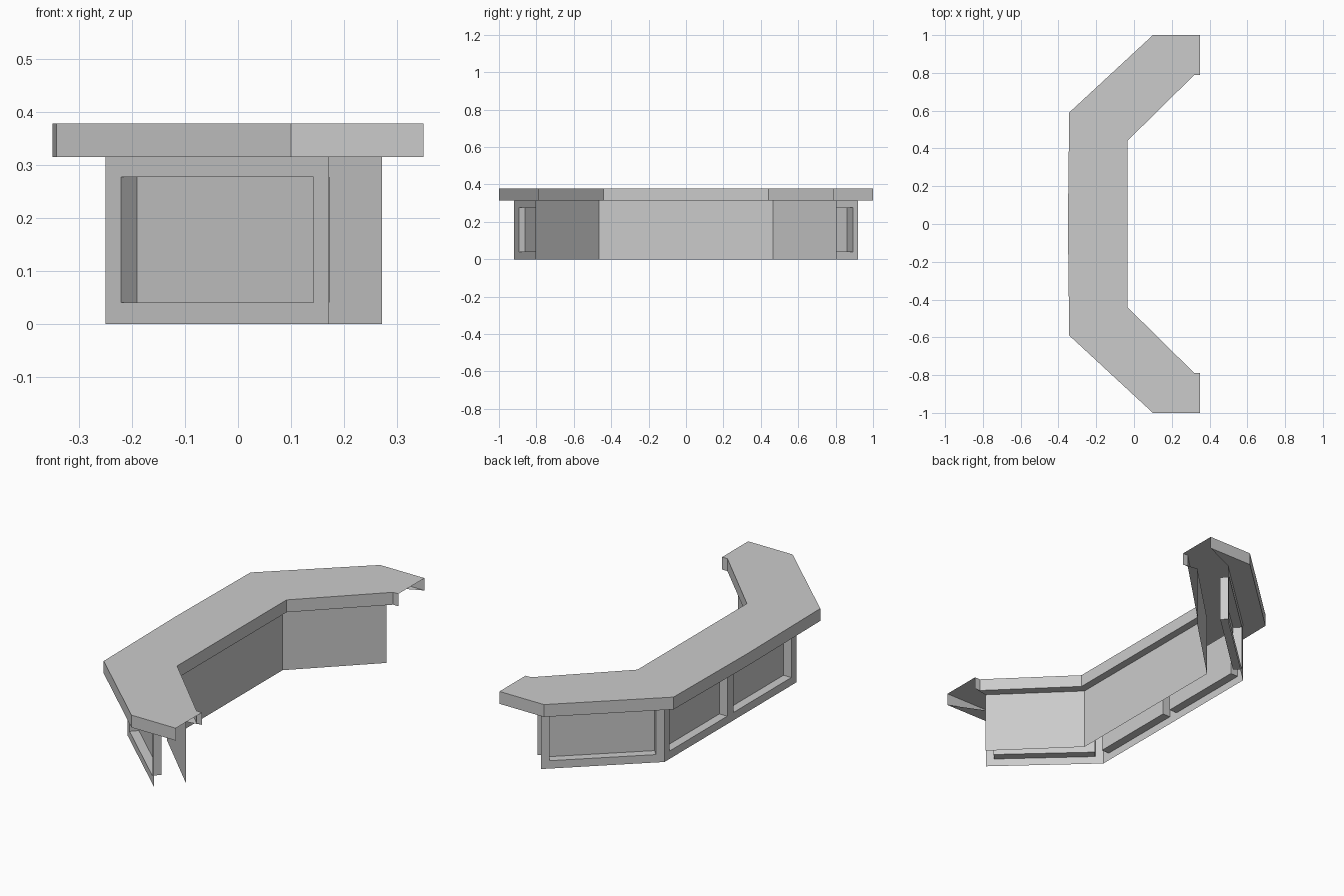
import bpy, bmesh
from mathutils import Vector

if "Cube" in bpy.data.objects:
    bpy.data.objects.remove(bpy.data.objects["Cube"])

Z_WALL, Z_TOP = 0.315, 0.378


def mesh_object(name, faces):
    """Make an object from polygons, dropping repeated corners and welding."""
    bm = bmesh.new()
    for pts in faces:
        clean = [p for i, p in enumerate(pts) if (Vector(p) - Vector(pts[i - 1])).length > 1e-5]
        if len(clean) > 2:
            bm.faces.new([bm.verts.new(p) for p in clean])
    bmesh.ops.remove_doubles(bm, verts=bm.verts, dist=1e-4)
    me = bpy.data.meshes.new(name)
    bm.to_mesh(me)
    bm.free()
    ob = bpy.data.objects.new(name, me)
    bpy.context.collection.objects.link(ob)
    return ob


def at(p, z):
    return (p[0], p[1], z)


def mirrored(half):
    """Complete a path running from +y to the middle with its -y half."""
    return half + [(x, -y) for x, y in reversed(half) if y > 0]


# Footprints: counter edges and the walls beneath them
outer_edge = mirrored([(0.35, 1.0), (0.10, 1.0), (-0.343, 0.59), (-0.35, 0)])
outer_wall = mirrored([(0.172, 0.92), (0.172, 0.92), (-0.25, 0.53), (-0.25, 0)])
inner_edge = mirrored([(0.35, 0.79), (0.32, 0.79), (-0.035, 0.44)])[::-1]
inner_wall = mirrored([(0.272, 0.805), (0.272, 0.805), (-0.075, 0.465)])[::-1]

# Countertop: top sheet, rims and overhang undersides, with open ends
faces = [[at(p, Z_TOP) for p in outer_edge + inner_edge]]
for edge, wall in ((outer_edge, outer_wall), (inner_edge, inner_wall)):
    for a, b, wa, wb in zip(edge, edge[1:], wall, wall[1:]):
        faces.append([at(a, Z_WALL), at(b, Z_WALL), at(b, Z_TOP), at(a, Z_TOP)])
        faces.append([at(p, Z_WALL) for p in (a, wa, wb, b)])
mesh_object("countertop", faces)

# Inner wall: plain folded sheet
mesh_object("inner_wall", [[at(a, 0), at(b, 0), at(b, Z_WALL), at(a, Z_WALL)]
                           for a, b in zip(inner_wall, inner_wall[1:]) if a != b])


def panelled_wall(name, a, b, count, margin=0.04, mullion=0.05, depth=0.044):
    """Framed wall from a to b with recessed panels set in to its right."""
    a, b = Vector((*a, 0)), Vector((*b, 0))
    d = (b - a).normalized()
    inward = Vector((d.y, -d.x, 0))
    length = (b - a).length
    w = (length - 2 * margin - (count - 1) * mullion) / count
    us = [0]
    for i in range(count):
        start = margin + i * (w + mullion)
        us += [start, start + w]
    us.append(length)
    zs = [0, 0.04, 0.277, Z_WALL]

    def pt(u, z, k=0):
        return tuple(a + d * u + inward * k + Vector((0, 0, z)))

    out = []
    for i in range(len(us) - 1):
        for j in range(3):
            cell = [(us[i], zs[j]), (us[i], zs[j + 1]), (us[i + 1], zs[j + 1]), (us[i + 1], zs[j])]
            if i % 2 and j == 1:
                out.append([pt(*c, depth) for c in cell])
                for k in range(4):
                    p, q = cell[k - 1], cell[k]
                    out.append([pt(*p), pt(*q), pt(*q, depth), pt(*p, depth)])
            else:
                out.append([pt(*c) for c in cell])
    mesh_object(name, out)


# Outer walls: one panel on each wing, two on the long side
panelled_wall("front_wing_wall", (0.172, -0.92), (-0.25, -0.53), 1)
panelled_wall("long_wall", (-0.25, -0.53), (-0.25, 0.53), 2)
panelled_wall("back_wing_wall", (-0.25, 0.53), (0.172, 0.92), 1)
